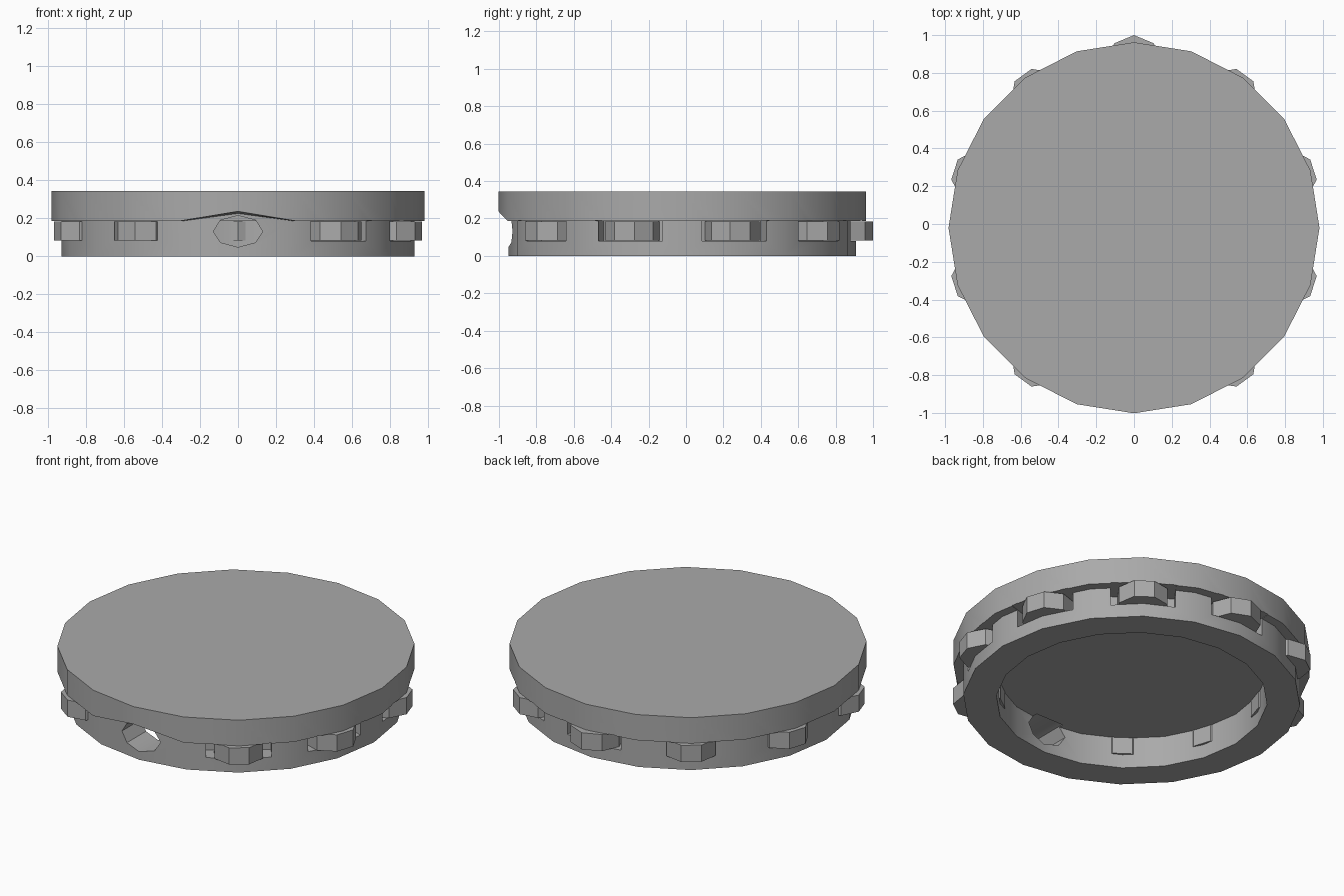
import bpy, bmesh, math
from math import sin, cos, pi, radians
from mathutils import Matrix, Vector

if "Cube" in bpy.data.objects:
    bpy.data.objects.remove(bpy.data.objects["Cube"], do_unlink=True)

SIDES = 20
CENTRE_Y = -0.02

grey = bpy.data.materials.new("plain_grey")
grey.use_nodes = True
colour = (0.4, 0.4, 0.4, 1)
grey.diffuse_color = colour
grey.node_tree.nodes["Principled BSDF"].inputs["Base Color"].default_value = colour


def finish(name, bm):
    bmesh.ops.recalc_face_normals(bm, faces=bm.faces)
    mesh = bpy.data.meshes.new(name)
    bm.to_mesh(mesh)
    bm.free()
    mesh.materials.append(grey)
    obj = bpy.data.objects.new(name, mesh)
    bpy.context.collection.objects.link(obj)
    return obj


def prism(name, sides, radius, z0, z1, turn, matrix):
    """Upright polygonal prism, placed by a matrix."""
    bm = bmesh.new()
    rings = [[bm.verts.new((radius * cos(turn + 2 * pi * i / sides),
                            radius * sin(turn + 2 * pi * i / sides), z))
              for i in range(sides)] for z in (z0, z1)]
    bm.faces.new(rings[0])
    bm.faces.new(rings[1])
    for i in range(sides):
        j = (i + 1) % sides
        bm.faces.new((rings[0][i], rings[0][j], rings[1][j], rings[1][i]))
    bm.transform(matrix)
    return finish(name, bm)


def cut(body, cutter):
    mod = body.modifiers.new("cut", 'BOOLEAN')
    mod.operation = 'DIFFERENCE'
    mod.solver = 'EXACT'
    mod.object = cutter
    bpy.context.view_layer.objects.active = body
    bpy.ops.object.modifier_apply(modifier=mod.name)
    bpy.data.objects.remove(cutter, do_unlink=True)


# Lid and hollow rim, turned from one profile
profile = [(0.746, 0.187), (0.746, 0), (0.928, 0),
           (0.928, 0.187), (0.982, 0.187), (0.982, 0.343)]
bm = bmesh.new()
rings = [[bm.verts.new((r * sin(2 * pi * i / SIDES),
                        CENTRE_Y - r * cos(2 * pi * i / SIDES), z))
          for i in range(SIDES)] for r, z in profile]
bm.faces.new(rings[0])
bm.faces.new(rings[-1])
for low, high in zip(rings, rings[1:]):
    for i in range(SIDES):
        j = (i + 1) % SIDES
        bm.faces.new((low[i], low[j], high[j], high[i]))
# Raised lip above the front opening
rings[3][0].co.z = 0.226
rings[4][0].co.z = 0.237
body = finish("lid_and_rim", bm)

# Front opening through the rim
opening = (Matrix.Translation((0, -0.85, 0.132))
           @ Matrix.Diagonal((0.13, 1, 0.083, 1)) @ Matrix.Rotation(radians(90), 4, 'X'))
cut(body, prism("opening_cutter", 8, 1, -0.13, 0.13, 0, opening))

# Pockets and the pegs sitting in them, skipping the front opening
for k in range(1, 10):
    angle = radians(-90 + 36 * k)
    place = Matrix.Translation((0, CENTRE_Y, 0)) @ Matrix.Rotation(angle, 4, 'Z')
    box = bmesh.new()
    bmesh.ops.create_cube(box, size=1)
    box.transform(place @ Matrix.Translation((0.88, 0, 0.135))
                  @ Matrix.Diagonal((0.16, 0.36, 0.11, 1)))
    cut(body, finish("pocket_cutter", box))
    back = k == 5
    prism("back_peg" if back else "peg_%d" % k, 8, 0.148 if back else 0.145,
          0.083, 0.184, 0 if back else pi / 8,
          place @ Matrix.Translation((0.872 if back else 0.865, 0, 0)))

# Rounded shading on the turned body, sharp edges kept
bpy.ops.object.select_all(action='DESELECT')
body.select_set(True)
bpy.context.view_layer.objects.active = body
bpy.ops.object.shade_smooth_by_angle(angle=radians(30))
